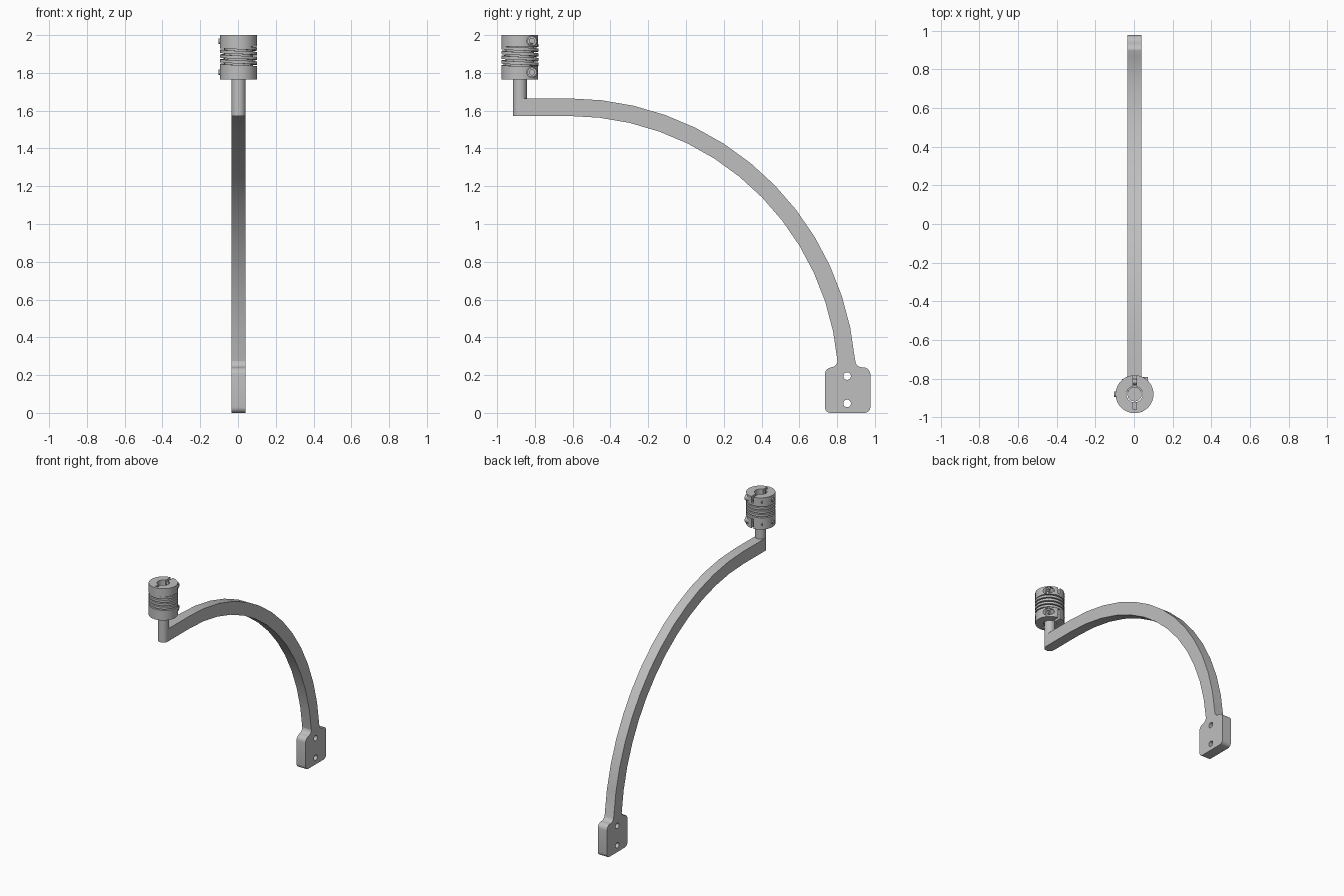
import bpy
import bmesh
from math import sin, cos, asin, degrees, radians, pi

if "Cube" in bpy.data.objects:
    bpy.data.objects.remove(bpy.data.objects["Cube"])

CX, CY = 0.003, -0.88          # coupling axis
OUTER, BORE, SHAFT = 0.098, 0.042, 0.037
LOW, HIGH = 1.836, 1.94        # flexible section of the coupling

grey = bpy.data.materials.new("machined grey")
grey.use_nodes = True
colour = (0.52, 0.52, 0.52, 1)
grey.diffuse_color = colour
grey.node_tree.nodes["Principled BSDF"].inputs["Base Color"].default_value = colour


def activate(obj):
    bpy.ops.object.select_all(action='DESELECT')
    obj.select_set(True)
    bpy.context.view_layer.objects.active = obj


def finish(obj):
    obj.data.materials.clear()
    obj.data.materials.append(grey)
    activate(obj)
    bpy.ops.object.shade_smooth_by_angle(angle=radians(30))
    return obj


def mesh_object(name, bm):
    bmesh.ops.recalc_face_normals(bm, faces=bm.faces)
    mesh = bpy.data.meshes.new(name)
    bm.to_mesh(mesh)
    bm.free()
    obj = bpy.data.objects.new(name, mesh)
    bpy.context.collection.objects.link(obj)
    return obj


def arc(cx, cy, r, start, end, n):
    angles = [radians(start + (end - start) * i / n) for i in range(n + 1)]
    return [(cx + r * cos(a), cy + r * sin(a)) for a in angles]


def circle(cx, cy, r, n=24):
    return arc(cx, cy, r, 0, 360, n)[:-1]


def extruded(name, loops, half, location, rotation=(0, 0, 0)):
    """Flat outline with holes, extruded to both sides."""
    curve = bpy.data.curves.new(name, 'CURVE')
    curve.dimensions = '2D'
    curve.fill_mode = 'BOTH'
    curve.extrude = half
    for loop in loops:
        spline = curve.splines.new('POLY')
        spline.points.add(len(loop) - 1)
        for point, (x, y) in zip(spline.points, loop):
            point.co = (x, y, 0, 1)
        spline.use_cyclic_u = True
    obj = bpy.data.objects.new(name, curve)
    bpy.context.collection.objects.link(obj)
    obj.location, obj.rotation_euler = location, rotation
    activate(obj)
    bpy.ops.object.convert(target='MESH')
    obj = bpy.context.view_layer.objects.active
    bm = bmesh.new()
    bm.from_mesh(obj.data)
    bmesh.ops.remove_doubles(bm, verts=bm.verts, dist=1e-5)
    bmesh.ops.recalc_face_normals(bm, faces=bm.faces)
    bm.to_mesh(obj.data)
    bm.free()
    return obj


def turned(name, profile, location):
    """Profile of (distance along x, radius) revolved around x."""
    bm = bmesh.new()
    verts = [bm.verts.new((x, 0, r)) for x, r in profile]
    edges = [bm.edges.new(pair) for pair in zip(verts, verts[1:])]
    bmesh.ops.spin(bm, geom=verts + edges, cent=(0, 0, 0), axis=(1, 0, 0),
                   angle=2 * pi, steps=24, use_duplicate=False)
    bmesh.ops.remove_doubles(bm, verts=bm.verts, dist=1e-5)
    obj = mesh_object(name, bm)
    obj.location = location
    return obj


# Curved arm and its mounting plate, one outline with two bolt holes
AY, AZ, R_OUT, R_IN, SWEEP = -0.62, 0.144, 1.521, 1.428, 84.9
outline = [(CY, AZ + R_IN), (CY, AZ + R_OUT)]
outline += arc(AY, AZ, R_OUT, 90, 90 - SWEEP, 13)
outline += arc(0.932, 0.277, 0.036, 180, 270, 5)
outline += arc(0.938, 0.203, 0.038, 90, 0, 6)
outline += arc(0.946, 0.03, 0.03, 0, -90, 6)
outline += arc(0.765, 0.03, 0.03, -90, -180, 6)
outline += arc(0.773, 0.203, 0.038, 180, 90, 6)
outline += arc(0.766, 0.277, 0.036, 270, 360, 5)
outline += arc(AY, AZ, R_IN, 90 - SWEEP, 90, 13)
holes = [circle(0.853, z, 0.02) for z in (0.05, 0.195)]
finish(extruded("curved_arm", [outline] + holes, SHAFT, (CX, 0, 0),
                (pi / 2, 0, pi / 2)))

# Upright shaft, rounding the arm end and running into the coupling
bottom, top = AZ + R_IN, 1.88
finish(extruded("shaft", [circle(0, 0, SHAFT, 32)], (top - bottom) / 2,
                (CX, CY, (top + bottom) / 2)))

# Split clamp collars with a relief notch opposite the slit
gap, notch = 0.009, 0.078
d_out, d_in = degrees(asin(gap / OUTER)), degrees(asin(gap / BORE))
collar = arc(0, 0, OUTER, 90 + d_out, 450 - d_out, 56)
collar += arc(0, 0, BORE, 450 - d_in, 270 + d_in, 14)
collar += [(gap, -notch), (-gap, -notch)]
collar += arc(0, 0, BORE, 270 - d_in, 90 + d_in, 14)

for label, z0, z1, screw_z in (("lower", 1.765, LOW, 1.803),
                               ("upper", HIGH, 2.0, 1.968)):
    body = extruded(label + "_collar", [collar], (z1 - z0) / 2,
                    (CX, CY, (z0 + z1) / 2))
    spot = (CX, CY + 0.065, screw_z)

    # Counterbore for the clamp screw head
    cutter = turned("counterbore_cutter", [(0.035, 0), (0.035, 0.0275),
                                           (0.13, 0.0275), (0.13, 0)], spot)
    cutter.hide_render = True
    cut = body.modifiers.new("counterbore", 'BOOLEAN')
    cut.operation, cut.object, cut.solver = 'DIFFERENCE', cutter, 'EXACT'
    activate(body)
    bpy.ops.object.modifier_apply(modifier=cut.name)
    bpy.data.objects.remove(cutter)
    finish(body)

    # Clamp screw with a socket, and the set screw on the right side
    finish(turned(label + "_clamp_screw",
                  [(-0.066, 0), (-0.066, 0.014), (0.036, 0.014),
                   (0.036, 0.025), (0.07, 0.025), (0.07, 0.014),
                   (0.052, 0.014), (0.052, 0)], spot))
    finish(turned(label + "_set_screw",
                  [(-0.106, 0), (-0.106, 0.014), (-0.06, 0.014), (-0.06, 0)],
                  (CX, CY, screw_z)))

# Inner sleeve behind the helical grooves
finish(extruded("coupling_sleeve",
                [circle(0, 0, 0.076, 48), circle(0, 0, BORE, 32)],
                (HIGH - LOW) / 2 + 0.001, (CX, CY, (HIGH + LOW) / 2)))

# Helical rib winding from one collar into the other
bm = bmesh.new()
pitch, thick, per_turn = 0.025, 0.0165, 48
start, end = LOW - thick / 2 - 0.001, HIGH + thick / 2 + 0.001
steps = int((end - start) / pitch * per_turn)
previous = None
for i in range(steps + 1):
    a = -2 * pi * i / per_turn
    z = start + pitch * i / per_turn
    ring = [bm.verts.new((r * cos(a), r * sin(a), z + side * thick / 2))
            for r, side in ((0.07, -1), (OUTER, -1), (OUTER, 1), (0.07, 1))]
    if previous:
        for k in range(4):
            j = (k + 1) % 4
            bm.faces.new((previous[k], previous[j], ring[j], ring[k]))
    if i in (0, steps):
        bm.faces.new(ring)
    previous = ring
rib = mesh_object("helical_rib", bm)
rib.location = (CX, CY, 0)
finish(rib)
